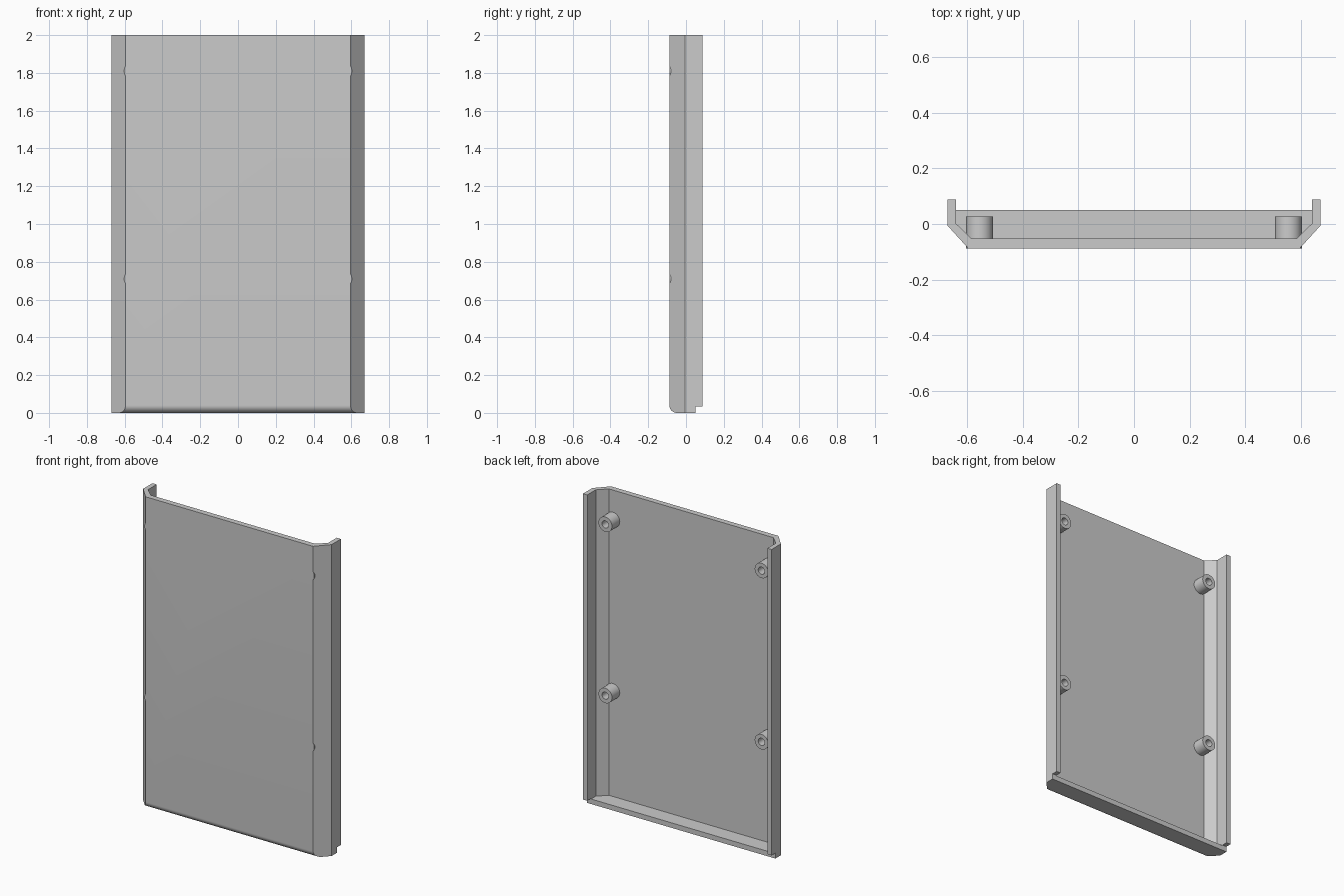
import bpy, bmesh
from math import sin, cos, pi, radians
from mathutils import Vector

cube = bpy.data.objects.get("Cube")
if cube:
    bpy.data.objects.remove(cube, do_unlink=True)

# Single plain grey
grey = bpy.data.materials.new("plain grey")
grey.use_nodes = True
colour = (0.6, 0.6, 0.6, 1)
grey.diffuse_color = colour
grey.node_tree.nodes["Principled BSDF"].inputs["Base Color"].default_value = colour


def add_object(name, bm):
    bmesh.ops.recalc_face_normals(bm, faces=bm.faces)
    mesh = bpy.data.meshes.new(name)
    bm.to_mesh(mesh)
    bm.free()
    mesh.materials.append(grey)
    obj = bpy.data.objects.new(name, mesh)
    bpy.context.collection.objects.link(obj)
    return obj


def prism(name, points, direction):
    """Closed prism from a flat outline swept along a direction."""
    bm = bmesh.new()
    face = bm.faces.new([bm.verts.new(p) for p in points])
    swept = bmesh.ops.extrude_face_region(bm, geom=[face], use_keep_orig=True)
    verts = [g for g in swept["geom"] if isinstance(g, bmesh.types.BMVert)]
    bmesh.ops.translate(bm, verts=verts, vec=Vector(direction))
    return add_object(name, bm)


def activate(obj):
    bpy.ops.object.select_all(action="DESELECT")
    obj.select_set(True)
    bpy.context.view_layer.objects.active = obj


def cut(obj, cutter, operation):
    activate(obj)
    mod = obj.modifiers.new("cut", "BOOLEAN")
    mod.operation = operation
    mod.solver = "EXACT"
    mod.object = cutter
    bpy.ops.object.modifier_apply(modifier=mod.name)
    bpy.data.objects.remove(cutter, do_unlink=True)


def smooth(obj):
    activate(obj)
    bpy.ops.object.shade_smooth_by_angle(angle=radians(30))


def mirrored(half):
    return half + [(-x, y) for x, y in reversed(half)]


DEPTH = 0.088
HEIGHT = 2.0

# Cover body: chamfered cross-section running the full height
outer = mirrored([(0.67, DEPTH), (0.67, -0.006), (0.595, -DEPTH)])
cover = prism("cover_shell", [(x, y, -0.1) for x, y in outer], (0, 0, HEIGHT + 0.1))

# Side outline: rounded lower front edge and stepped lower back edge
radius = 0.04
arc = [(-DEPTH + radius - radius * cos(a), radius - radius * sin(a))
       for a in (i * pi / 2 / 10 for i in range(11))]
side = arc + [(0.05, 0), (0.05, 0.035), (0.2, 0.035), (0.2, 2.1), (-DEPTH, 2.1)]
cut(cover, prism("side_cutter", [(-0.8, y, z) for y, z in side], (1.6, 0, 0)), "INTERSECT")

# Hollow inside, open at the back and top
inner = mirrored([(0.64, 0.2), (0.64, 0.002), (0.584, -0.052)])
cut(cover, prism("cavity_cutter", [(x, y, 0.032) for x, y in inner], (0, 0, 2.1)), "DIFFERENCE")
smooth(cover)


def screw_post(name, x, z, sides=32):
    """Round post along y with a blind hole in its back end."""
    bm = bmesh.new()
    section = [(0.048, -0.0875), (0.048, 0.027), (0.023, 0.027), (0.023, -0.05)]
    rings = []
    for r, y in section:
        rings.append([bm.verts.new((x + r * cos(2 * pi * i / sides), y,
                                    z + r * sin(2 * pi * i / sides)))
                      for i in range(sides)])
    for a, b in zip(rings, rings[1:]):
        for i in range(sides):
            j = (i + 1) % sides
            bm.faces.new((a[i], a[j], b[j], b[i]))
    bm.faces.new(rings[0])
    bm.faces.new(rings[-1])
    smooth(add_object(name, bm))


# Four screw posts
for side_name, x in (("left", 0.555), ("right", -0.555)):
    for level, z in (("upper", 1.81), ("lower", 0.71)):
        screw_post(f"{level}_{side_name}_screw_post", x, z)
